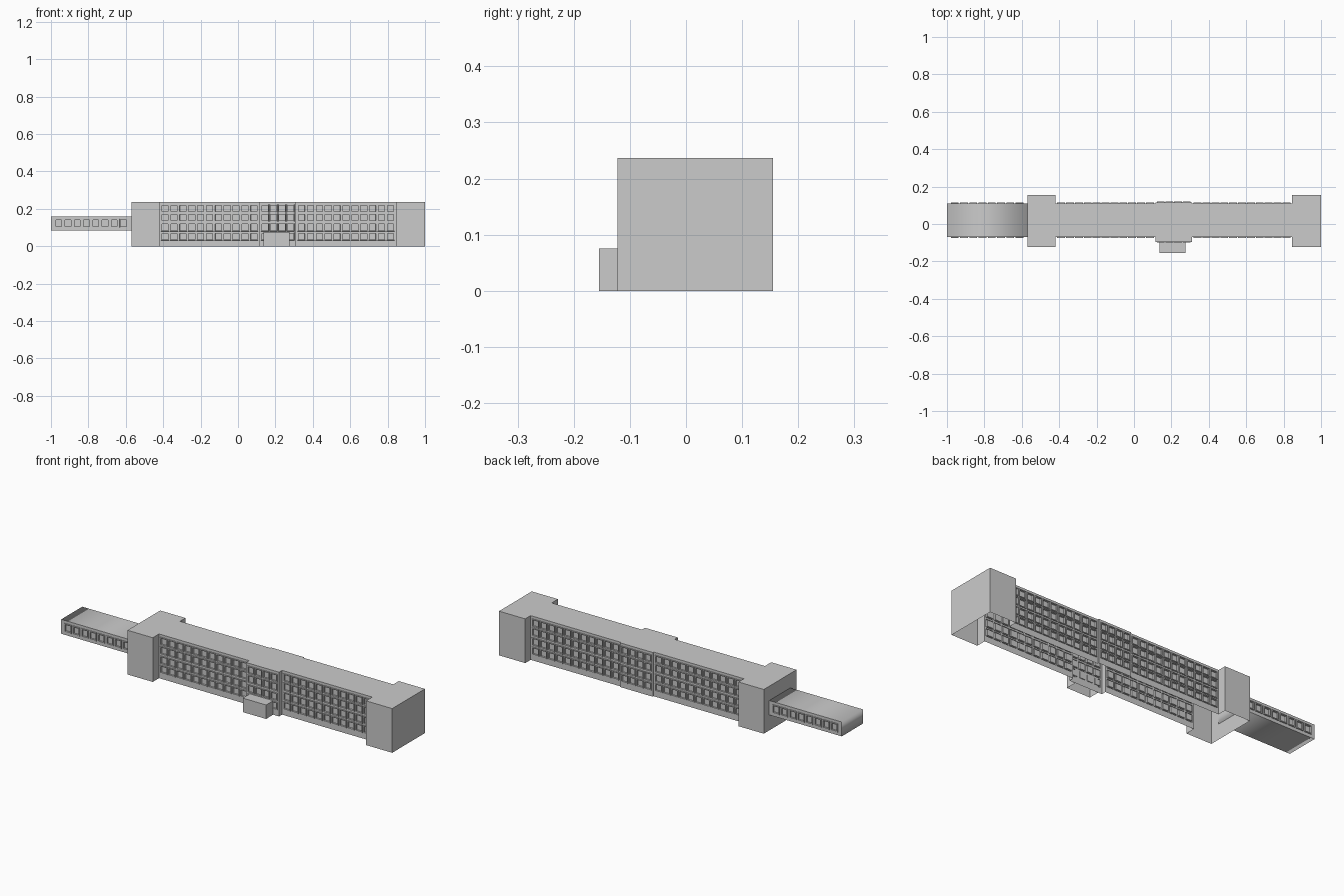
import bpy, bmesh
from mathutils import Vector

if "Cube" in bpy.data.objects:
    bpy.data.objects.remove(bpy.data.objects["Cube"])


def window_relief(bm, faces, frame, out, back):
    """Raised frame with a pane set back inside it."""
    for thick, depth in ((0.0004, out), (frame, 0.0), (0.0004, -back)):
        bmesh.ops.inset_individual(bm, faces=faces, thickness=thick, depth=depth)


def wall(bm, a, b, z0, z1, cols, rows, margin, gap):
    """Wall sheet from a to b; returns the cells that become windows."""
    length = (b - a).length
    us, zs = [0.0], [z0]
    if cols:
        pitch = (length - 2 * margin + gap) / cols
        for i in range(cols):
            us += [margin + i * pitch, margin + (i + 1) * pitch - gap]
        for r in rows:
            zs += list(r)
    us.append(length)
    zs.append(z1)
    d = (b - a).normalized()
    grid = [[bm.verts.new((*(a + d * u), z)) for z in zs] for u in us]
    windows = []
    for i in range(len(us) - 1):
        for j in range(len(zs) - 1):
            f = bm.faces.new((grid[i][j], grid[i + 1][j],
                              grid[i + 1][j + 1], grid[i][j + 1]))
            if i % 2 and j % 2:
                windows.append(f)
    return windows


def building(name, outline, z0, z1, rows=(), margin=0.009, gap=0.005,
             bottom=False, smooth=False, frame=0.006):
    """Hollow shell: outline points carry the window count of the next wall."""
    bm = bmesh.new()
    windows = []
    n = len(outline)
    for i, (x, y, cols) in enumerate(outline):
        x2, y2, _ = outline[(i + 1) % n]
        windows += wall(bm, Vector((x, y)), Vector((x2, y2)), z0, z1,
                        cols, rows, margin, gap)
    bm.faces.new([bm.verts.new((x, y, z1)) for x, y, _ in outline])
    if bottom:
        bm.faces.new([bm.verts.new((x, y, z0)) for x, y, _ in reversed(outline)])
    bmesh.ops.remove_doubles(bm, verts=bm.verts[:], dist=0.00005)
    for f in bm.faces:
        f.smooth = smooth
    for f in windows:
        f.smooth = False
    bm.normal_update()
    if windows:
        window_relief(bm, windows, frame, 0.005, 0.009)
    me = bpy.data.meshes.new(name)
    bm.to_mesh(me)
    bm.free()
    ob = bpy.data.objects.new(name, me)
    bpy.context.collection.objects.link(ob)
    return ob


# Main block with end wings and a central bay, open underneath
building("main_building", [
    (-0.57, -0.122, 0), (-0.42, -0.122, 0), (-0.42, -0.069, 11),
    (0.115, -0.069, 0), (0.115, -0.095, 4), (0.31, -0.095, 0),
    (0.31, -0.069, 11), (0.845, -0.069, 0), (0.845, -0.122, 0),
    (1.0, -0.122, 0), (1.0, 0.155, 0), (0.845, 0.155, 0),
    (0.845, 0.109, 11), (0.31, 0.109, 0), (0.31, 0.116, 4),
    (0.115, 0.116, 0), (0.115, 0.109, 11), (-0.42, 0.109, 0),
    (-0.42, 0.155, 0), (-0.57, 0.155, 0)],
    0.0, 0.237,
    rows=((0.032, 0.073), (0.08, 0.123), (0.132, 0.175), (0.181, 0.223)))

# Entrance porch
building("entrance_porch", [
    (0.137, -0.155, 0), (0.275, -0.155, 0),
    (0.275, -0.095, 0), (0.137, -0.095, 0)], 0.0, 0.075)

# Raised link corridor on the left
building("link_corridor", [
    (-1.0, -0.069, 8), (-0.57, -0.069, 0),
    (-0.57, 0.109, 8), (-1.0, 0.109, 0)],
    0.083, 0.16, rows=((0.1, 0.145),), margin=0.021, gap=0.008,
    bottom=True, smooth=True, frame=0.007)
